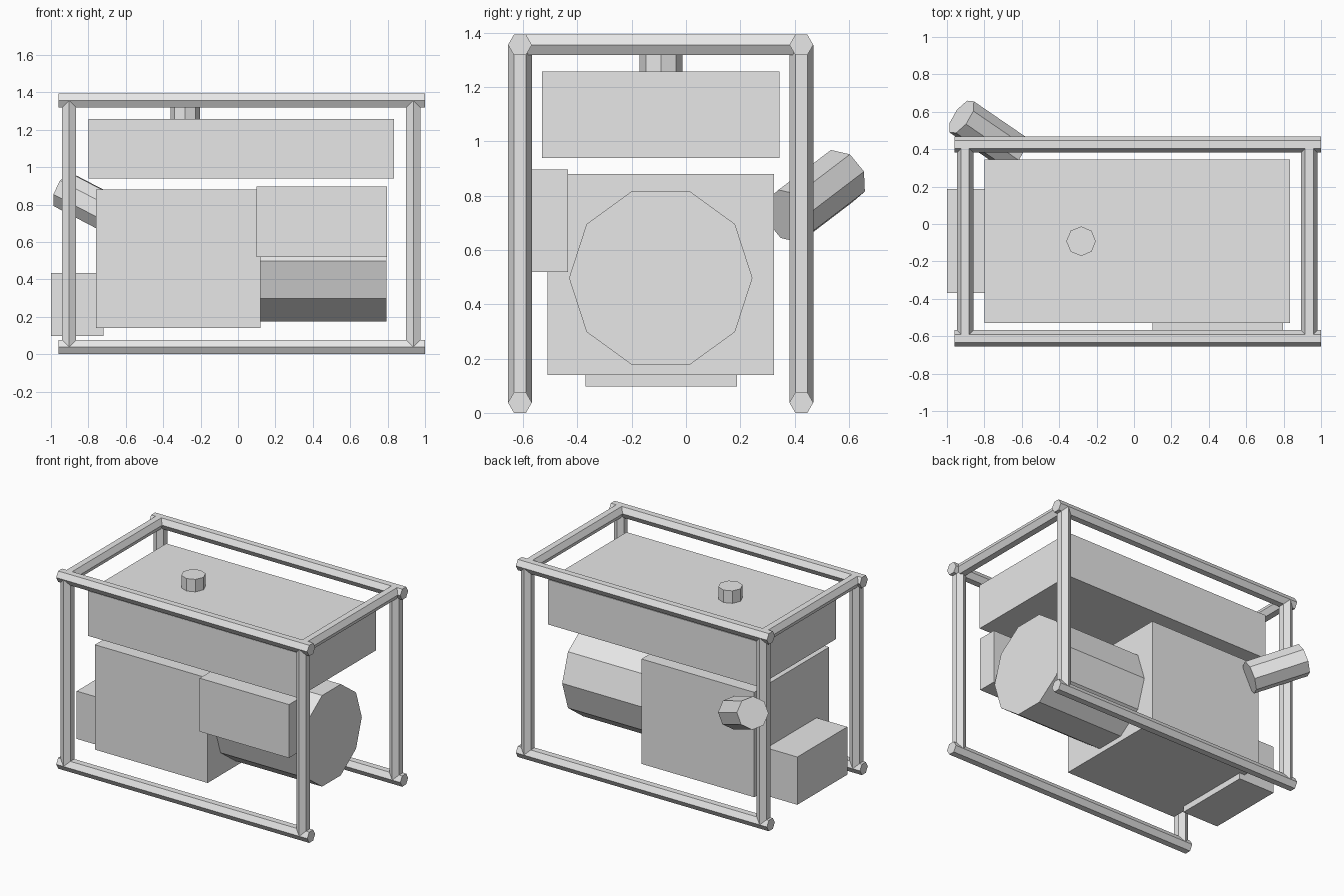
import bpy
import math
from mathutils import Matrix, Vector

default = bpy.data.objects.get("Cube")
if default:
    bpy.data.objects.remove(default, do_unlink=True)

# One plain grey for the whole machine
GREY = (0.8, 0.8, 0.8, 1)
grey = bpy.data.materials.new("light_grey")
grey.use_nodes = True
grey.diffuse_color = GREY
grey.node_tree.nodes["Principled BSDF"].inputs["Base Color"].default_value = GREY


def finish(name):
    obj = bpy.context.object
    obj.name = name
    obj.data.materials.append(grey)
    return obj


def box(name, low, high):
    low, high = Vector(low), Vector(high)
    bpy.ops.mesh.primitive_cube_add(size=1)
    obj = finish(name)
    obj.data.transform(Matrix.Translation((low + high) / 2) @ Matrix.Diagonal((*(high - low), 1)))
    return obj


def prism(name, start, end, radius, sides, corner):
    """Straight prism from start to end with one corner pointing along corner."""
    start, end = Vector(start), Vector(end)
    axis = (end - start).normalized()
    u = Vector(corner)
    u = (u - axis * u.dot(axis)).normalized()
    v = axis.cross(u)
    bpy.ops.mesh.primitive_cylinder_add(vertices=sides, radius=radius, depth=(end - start).length)
    obj = finish(name)
    # The primitive's first corner lies on its local y axis
    turn = Matrix((-v, u, axis)).transposed().to_4x4()
    obj.data.transform(Matrix.Translation((start + end) / 2) @ turn)
    return obj


# Tubular frame: long rails, corner posts and top cross bars
TUBE = 0.044
BOTTOM, TOP = 0.038, 1.356
FRONT, BACK = -0.612, 0.425
RIGHT, LEFT = -0.903, 0.937
X, Y = (1, 0, 0), (0, 1, 0)

for depth, y in (("front", FRONT), ("back", BACK)):
    for level, z in (("bottom", BOTTOM), ("top", TOP)):
        prism(f"{depth}_{level}_rail", (-0.96, y, z), (1, y, z), TUBE, 6, Y)
    for side, x in (("right", RIGHT), ("left", LEFT)):
        prism(f"{depth}_{side}_post", (x, y, BOTTOM), (x, y, TOP), TUBE, 6, Y)
for side, x in (("right", RIGHT), ("left", LEFT)):
    prism(f"{side}_cross_bar", (x, FRONT, TOP), (x, BACK, TOP), TUBE, 6, X)

# Fuel tank and filler cap
box("fuel_tank", (-0.80, -0.53, 0.94), (0.835, 0.345, 1.257))
prism("filler_cap", (-0.283, -0.092, 1.25), (-0.283, -0.092, 1.345), 0.079, 8, X)

# Engine, alternator drum, control panel and side box
box("engine_block", (-0.76, -0.51, 0.14), (0.12, 0.325, 0.88))
prism("alternator", (0.10, -0.093, 0.497), (0.795, -0.093, 0.497), 0.338, 10, Y)
box("control_panel", (0.10, -0.57, 0.52), (0.797, -0.435, 0.897))
box("side_box", (-1.0, -0.37, 0.098), (-0.72, 0.187, 0.435))

# Slanted exhaust silencer
prism("exhaust_silencer", (-0.64, 0.38, 0.725), (-0.922, 0.573, 0.872), 0.107, 8, (0.064, 0.031, 0.081))
